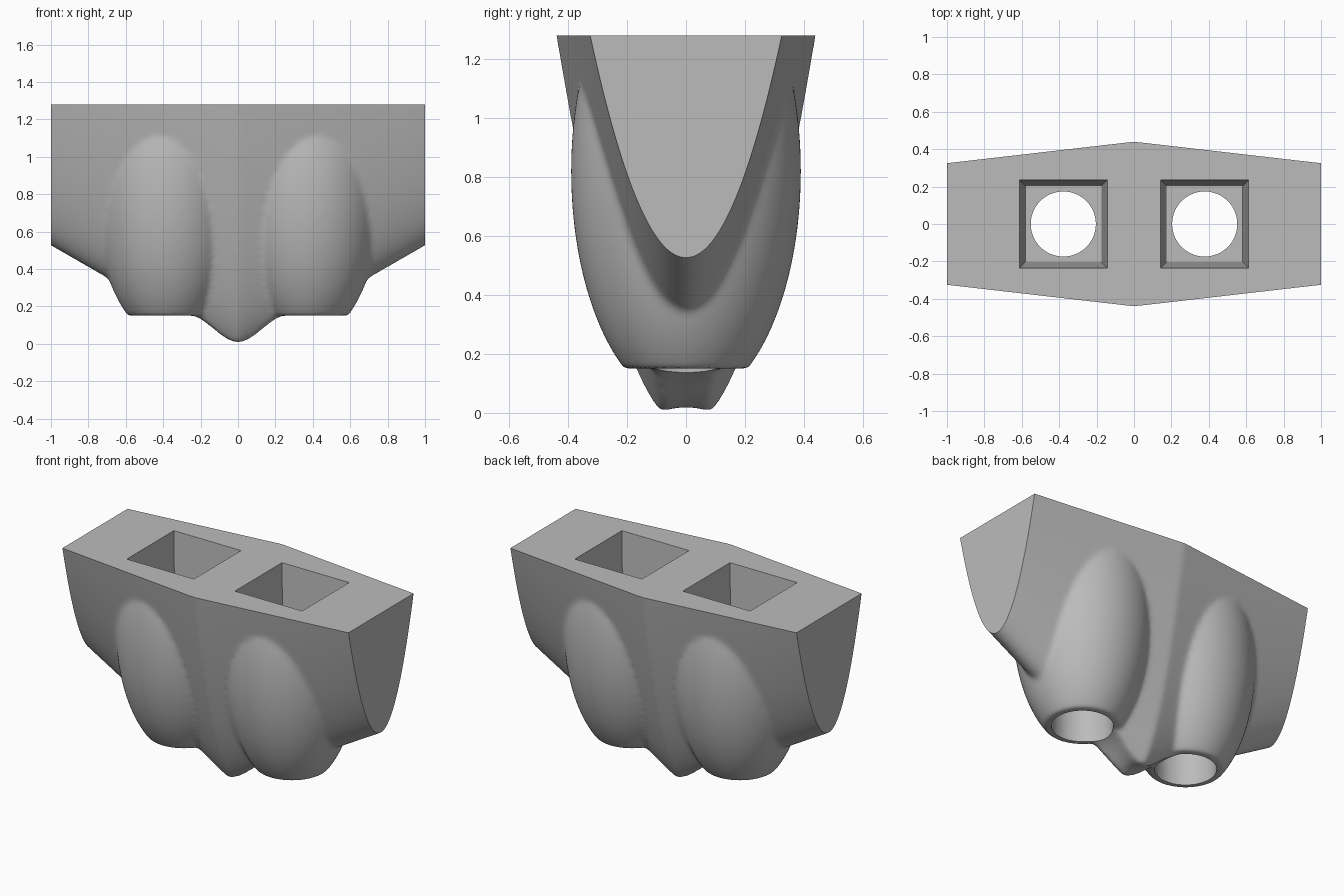
import bpy, bmesh
from math import sqrt
from mathutils import Matrix

cube = bpy.data.objects.get("Cube")
if cube:
    bpy.data.objects.remove(cube)

TOP = 1.28
POD_X = 0.378


def add_object(name, bm):
    bmesh.ops.recalc_face_normals(bm, faces=bm.faces)
    mesh = bpy.data.meshes.new(name)
    bm.to_mesh(mesh)
    bm.free()
    obj = bpy.data.objects.new(name, mesh)
    bpy.context.collection.objects.link(obj)
    return obj


def boolean(target, tool, operation):
    mod = target.modifiers.new(operation.lower(), 'BOOLEAN')
    mod.operation, mod.solver, mod.object = operation, 'EXACT', tool
    tool.hide_render = True


def keel_floor(x, y):
    # Rounded dip under the centre, with a shallow arch from front to back
    s = min(abs(x) / 0.26, 1)
    arch = 0.022 * max(0, 1 - (y / 0.1) ** 2) * (1 - s)
    return -0.004 + 0.156 * s * s * (3 - 2 * s) + arch


# Hull: parabolic sections lofted sideways, oversize so the ends trim clean
bm = bmesh.new()
rings = []
for i in range(-60, 61):
    x = i / 60 * 1.14
    width = 0.44 - 0.115 * abs(x)
    low = -0.05 + 0.575 * abs(x)
    ring = []
    for j in range(-40, 41):
        t = j / 40 * 1.07
        y = width * t
        z = max(low + (TOP - low) * t * t, keel_floor(x, y))
        ring.append(bm.verts.new((x, y, z)))
    rings.append(ring)
for a, b in zip(rings, rings[1:]):
    for k in range(len(a)):
        n = (k + 1) % len(a)
        bm.faces.new((a[k], a[n], b[n], b[k]))
bm.faces.new(rings[0])
bm.faces.new(rings[-1])
body = add_object("pod_housing", bm)

# Pods: tall ellipsoids with a flat underside, blended into the hull
helpers = []
for side, label in ((-1, "right"), (1, "left")):
    bm = bmesh.new()
    bmesh.ops.create_uvsphere(bm, u_segments=64, v_segments=48, radius=1)
    bm.transform(Matrix.Translation((side * POD_X, 0, 0.82)) @ Matrix.Diagonal((0.39, 0.39, 0.795, 1)))
    cut = bmesh.ops.bisect_plane(bm, geom=bm.verts[:] + bm.edges[:] + bm.faces[:],
                                 plane_co=(0, 0, 0.15), plane_no=(0, 0, 1), clear_inner=True)
    rim = [e for e in cut["geom_cut"] if isinstance(e, bmesh.types.BMEdge)]
    bmesh.ops.edgeloop_fill(bm, edges=rim)
    pod = add_object(label + "_pod", bm)
    boolean(body, pod, 'UNION')
    helpers.append(pod)

remesh = body.modifiers.new("blend", 'REMESH')
remesh.mode, remesh.voxel_size = 'VOXEL', 0.014
smooth = body.modifiers.new("soften", 'SMOOTH')
smooth.factor, smooth.iterations = 0.5, 8

# Trim box: flat ends and top
bm = bmesh.new()
bmesh.ops.create_cube(bm, size=2, matrix=Matrix.Translation((0, 0, TOP - 1)))
for v in bm.verts:
    if v.co.z < 0.5:
        v.co.z = -0.5
trim = add_object("trim_box", bm)
boolean(body, trim, 'INTERSECT')
helpers.append(trim)

# Tapered square sockets above round outlets
for side, label in ((-1, "right"), (1, "left")):
    bm = bmesh.new()
    bmesh.ops.create_cone(bm, cap_ends=True, segments=4, radius1=0.203 * sqrt(2),
                          radius2=0.236 * sqrt(2), depth=0.8,
                          matrix=Matrix.Translation((side * POD_X, 0, 0.9)) @ Matrix.Rotation(0.785398, 4, 'Z'))
    socket = add_object(label + "_socket_cutter", bm)
    bm = bmesh.new()
    bmesh.ops.create_cone(bm, cap_ends=True, segments=64, radius1=0.174, radius2=0.174,
                          depth=0.8, matrix=Matrix.Translation((side * POD_X, 0, 0.2)))
    outlet = add_object(label + "_outlet_cutter", bm)
    for tool in (socket, outlet):
        boolean(body, tool, 'DIFFERENCE')
        helpers.append(tool)

# Bake the modifiers and remove the helpers
bpy.context.view_layer.update()
graph = bpy.context.evaluated_depsgraph_get()
baked = bpy.data.meshes.new_from_object(body.evaluated_get(graph))
body.modifiers.clear()
body.data = baked
for tool in helpers:
    bpy.data.objects.remove(tool)

# Plain grey finish
grey = bpy.data.materials.new("plain_grey")
grey.use_nodes = True
colour = (0.5, 0.5, 0.5, 1)
grey.diffuse_color = colour
grey.node_tree.nodes["Principled BSDF"].inputs["Base Color"].default_value = colour
body.data.materials.clear()
body.data.materials.append(grey)
body.data.polygons.foreach_set("material_index", [0] * len(body.data.polygons))

for other in bpy.context.selected_objects:
    other.select_set(False)
body.select_set(True)
bpy.context.view_layer.objects.active = body
bpy.ops.object.shade_smooth_by_angle(angle=0.6)
